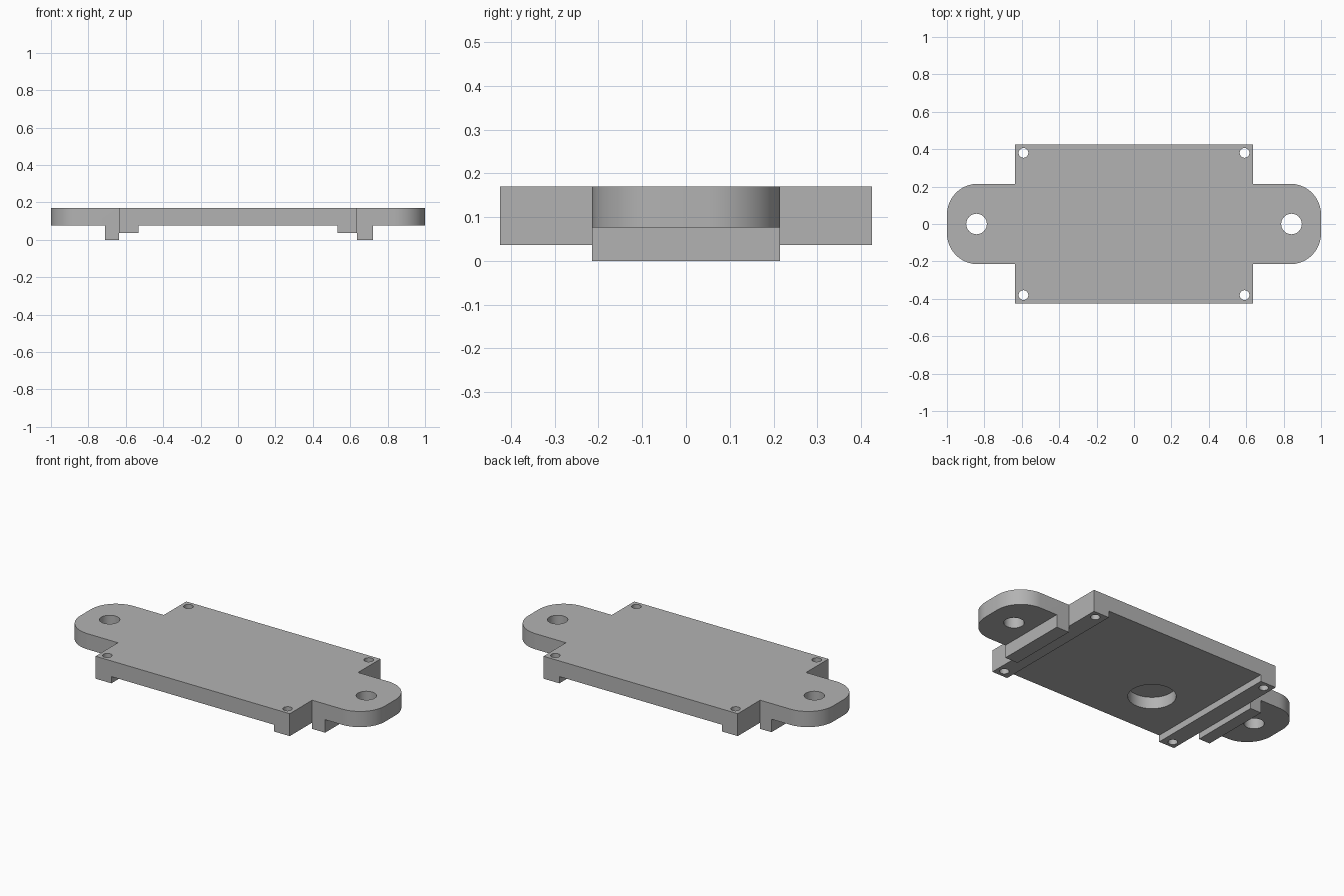
import bpy, bmesh, math

if "Cube" in bpy.data.objects:
    bpy.data.objects.remove(bpy.data.objects["Cube"])

TOP, UNDER = 0.17, 0.077          # plate top and underside heights
BODY_X, BODY_Y, EAR_Y = 0.637, 0.425, 0.215

grey = bpy.data.materials.new("plain grey")
grey.diffuse_color = (0.45, 0.45, 0.45, 1)
grey.use_nodes = True
grey.node_tree.nodes["Principled BSDF"].inputs["Base Color"].default_value = grey.diffuse_color


def prism(name, outline, z0, z1):
    """Closed solid from a counter-clockwise outline."""
    bm = bmesh.new()
    face = bm.faces.new([bm.verts.new((x, y, z0)) for x, y in outline])
    top = bmesh.ops.extrude_face_region(bm, geom=[face])["geom"]
    bmesh.ops.translate(bm, vec=(0, 0, z1 - z0),
                        verts=[v for v in top if isinstance(v, bmesh.types.BMVert)])
    bmesh.ops.recalc_face_normals(bm, faces=bm.faces)
    mesh = bpy.data.meshes.new(name)
    bm.to_mesh(mesh)
    bm.free()
    mesh.materials.append(grey)
    obj = bpy.data.objects.new(name, mesh)
    bpy.context.collection.objects.link(obj)
    return obj


def box(name, x0, x1, y, z0, z1):
    return prism(name, [(x0, -y), (x1, -y), (x1, y), (x0, y)], z0, z1)


def arc(cx, cy, r, a0, a1, n):
    return [(cx + r * math.cos(math.radians(a0 + (a1 - a0) * i / n)),
             cy + r * math.sin(math.radians(a0 + (a1 - a0) * i / n)))
            for i in range(n + 1)]


def cylinder(name, x, y, r, z0, z1):
    return prism(name, arc(x, y, r, 0, 360, 48)[:-1], z0, z1)


def combine(obj, tool, operation):
    mod = obj.modifiers.new(operation.lower(), 'BOOLEAN')
    mod.operation, mod.solver, mod.object = operation, 'EXACT', tool
    bpy.context.view_layer.objects.active = obj
    bpy.ops.object.modifier_apply(modifier=mod.name)
    bpy.data.objects.remove(tool)


# Flat plate: rectangular body with a rounded mounting ear at each end
R = 0.165
right = ([(BODY_X, -BODY_Y), (BODY_X, -EAR_Y)]
         + arc(1 - R, -EAR_Y + R, R, -90, 0, 16)
         + arc(1 - R, EAR_Y - R, R, 0, 90, 16)
         + [(BODY_X, EAR_Y), (BODY_X, BODY_Y)])
plate = prism("mounting_plate", right + [(-x, -y) for x, y in right], UNDER, TOP)

# Rails under the body ends, and locating ribs under the ears
for s in (-1, 1):
    x0, x1 = sorted((s * 0.533, s * BODY_X))
    combine(plate, box("end_rail", x0, x1, BODY_Y, 0.037, 0.12), 'UNION')
for x0, x1 in ((-0.711, -BODY_X), (BODY_X, 0.722)):
    combine(plate, box("locating_rib", x0, x1, EAR_Y, 0, 0.12), 'UNION')

# Corner screw holes and ear holes
for s in (-1, 1):
    for t in (-1, 1):
        combine(plate, cylinder("screw_hole", s * 0.591, t * 0.38, 0.026, -0.1, 0.3), 'DIFFERENCE')
    combine(plate, cylinder("ear_hole", s * 0.842, 0, 0.055, -0.1, 0.3), 'DIFFERENCE')

# Blind round pocket in the underside
combine(plate, cylinder("round_pocket", -0.235, -0.13, 0.13, -0.1, UNDER + 0.07), 'DIFFERENCE')

# Smooth the curved walls, keep edges sharp
bpy.ops.object.select_all(action='DESELECT')
plate.select_set(True)
bpy.context.view_layer.objects.active = plate
bpy.ops.object.shade_smooth_by_angle(angle=math.radians(30))
